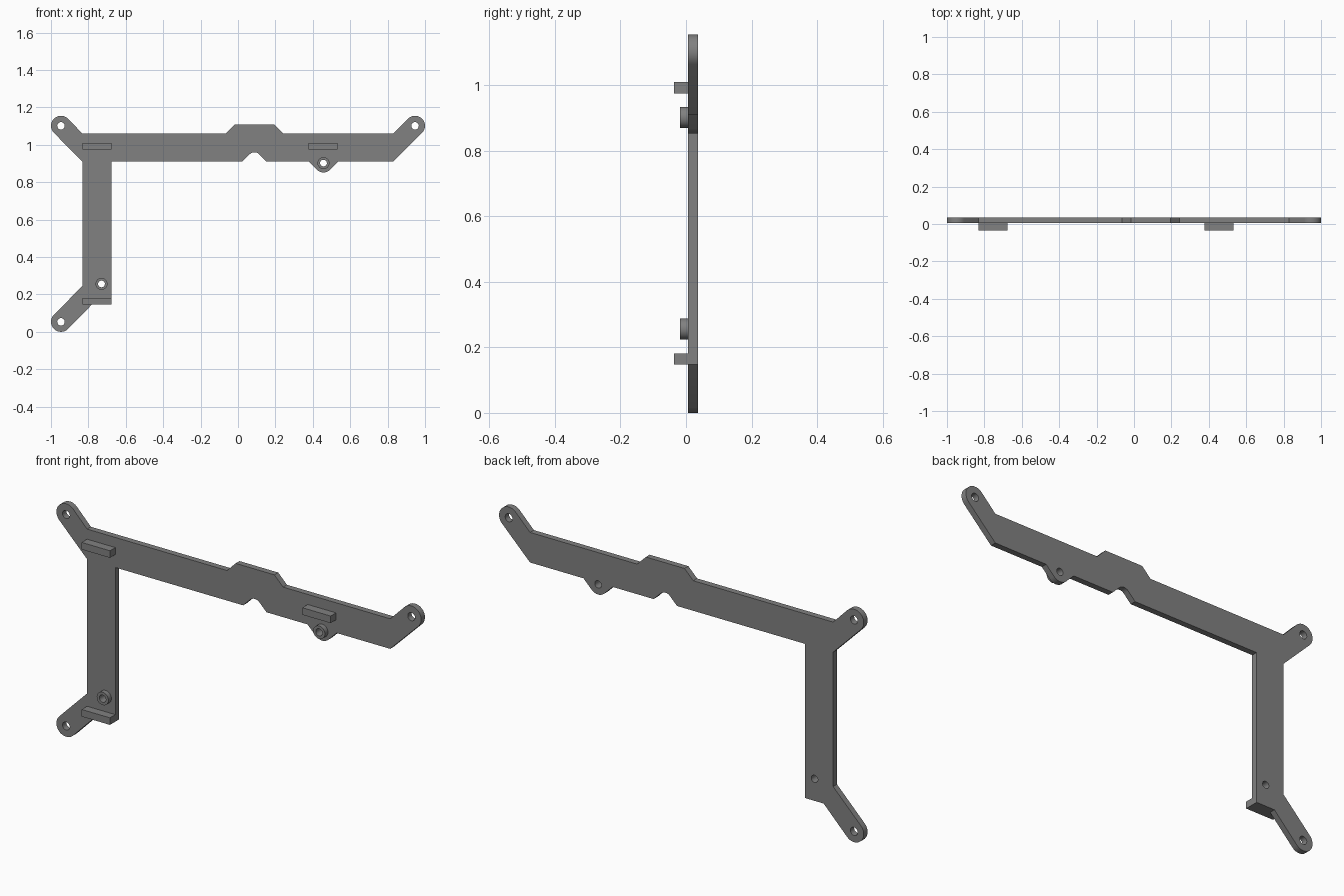
import bpy, bmesh, math

if "Cube" in bpy.data.objects:
    bpy.data.objects.remove(bpy.data.objects["Cube"])

grey = bpy.data.materials.new("plain grey")
grey.diffuse_color = (0.22, 0.22, 0.22, 1)
grey.use_nodes = True
grey.node_tree.nodes["Principled BSDF"].inputs["Base Color"].default_value = grey.diffuse_color

EAR, HOLE = 0.0535, 0.02        # ear radius, screw hole radius
FRONT, BACK = 0.006, 0.036      # plate faces in y
LOW, HIGH = 0.911, 1.06         # beam edges in z
LEFT, INNER = -0.832, -0.677    # post edges in x


def arc(cx, cz, r, a0, a1, n=14):
    """Points along an arc, angles in degrees."""
    angles = [math.radians(a0 + (a1 - a0) * i / n) for i in range(n + 1)]
    return [(cx + r * math.cos(a), cz + r * math.sin(a)) for a in angles]


def circle(cx, cz, r, n=32):
    return arc(cx, cz, r, 0, 360, n)[:-1]


def finish(obj, smooth=True):
    obj.data.materials.clear()
    obj.data.materials.append(grey)
    if smooth:
        bpy.ops.object.select_all(action='DESELECT')
        obj.select_set(True)
        bpy.context.view_layer.objects.active = obj
        bpy.ops.object.shade_smooth_by_angle(angle=math.radians(30))


def slab(name, loops, y0, y1):
    """Extrude an outline with holes from y0 to y1."""
    curve = bpy.data.curves.new(name, 'CURVE')
    curve.dimensions = '2D'
    curve.fill_mode = 'BOTH'
    curve.extrude = (y1 - y0) / 2
    for pts in loops:
        s = curve.splines.new('POLY')
        s.points.add(len(pts) - 1)
        for p, (x, z) in zip(s.points, pts):
            p.co = (x, z, 0, 1)
        s.use_cyclic_u = True
    obj = bpy.data.objects.new(name, curve)
    bpy.context.collection.objects.link(obj)
    bpy.ops.object.select_all(action='DESELECT')
    obj.select_set(True)
    bpy.context.view_layer.objects.active = obj
    bpy.ops.object.convert(target='MESH')
    obj = bpy.context.view_layer.objects.active
    obj.name = name
    # stand the outline upright and weld the caps to the walls
    bm = bmesh.new()
    bm.from_mesh(obj.data)
    for v in bm.verts:
        x, z, d = v.co
        v.co = (x, (y0 + y1) / 2 - d, z)
    bmesh.ops.remove_doubles(bm, verts=bm.verts, dist=1e-5)
    bmesh.ops.recalc_face_normals(bm, faces=bm.faces)
    bm.to_mesh(obj.data)
    bm.free()
    finish(obj)


def block(name, x0, x1, z0, z1, y0, y1):
    bm = bmesh.new()
    bmesh.ops.create_cube(bm, size=1)
    for v in bm.verts:
        v.co = (x1 if v.co.x > 0 else x0, y1 if v.co.y > 0 else y0,
                z1 if v.co.z > 0 else z0)
    mesh = bpy.data.meshes.new(name)
    bm.to_mesh(mesh)
    bm.free()
    obj = bpy.data.objects.new(name, mesh)
    bpy.context.collection.objects.link(obj)
    finish(obj, False)


ears = [(-0.9465, 1.1015), (-0.9465, EAR), (0.9465, 1.1015)]
bosses = [(0.457, 0.902), (-0.73, 0.256)]

# L-shaped plate, going anticlockwise from the upper left ear
outline = (
    [(LEFT, HIGH)] + arc(*ears[0], EAR, 45, 225) + [(LEFT, LOW)]
    + [(LEFT, 0.245)] + arc(*ears[1], EAR, 135, 315)
    + [(-0.78, 0.147), (INNER, 0.147), (INNER, LOW)]
    # rounded notch and boss tab on the lower edge
    + [(0.024, LOW)] + arc(0.088, 0.924, 0.036, 135, 45) + [(0.152, LOW)]
    + [(0.377, LOW)] + arc(*bosses[0], 0.05, 225, 315) + [(0.537, LOW)]
    + [(0.83, LOW)] + arc(*ears[2], EAR, -45, 135) + [(0.83, HIGH)]
    # raised step on the upper edge
    + [(0.243, HIGH), (0.195, 1.108), (-0.017, 1.108), (-0.065, HIGH)]
)
holes = [circle(*c, HOLE) for c in ears] + [circle(*c, 0.018) for c in bosses]
slab("mounting_plate", [outline] + holes, FRONT, BACK)

# hollow screw bosses
for i, c in enumerate(bosses):
    slab(f"screw_boss_{i + 1}", [circle(*c, 0.032), circle(*c, 0.018)], -0.018, FRONT)

# locating bars
for i, (x, z) in enumerate([(LEFT, 0.975), (0.378, 0.975), (LEFT, 0.147)]):
    block(f"locating_bar_{i + 1}", x, x + 0.155, z, z + 0.035, -0.036, FRONT)
